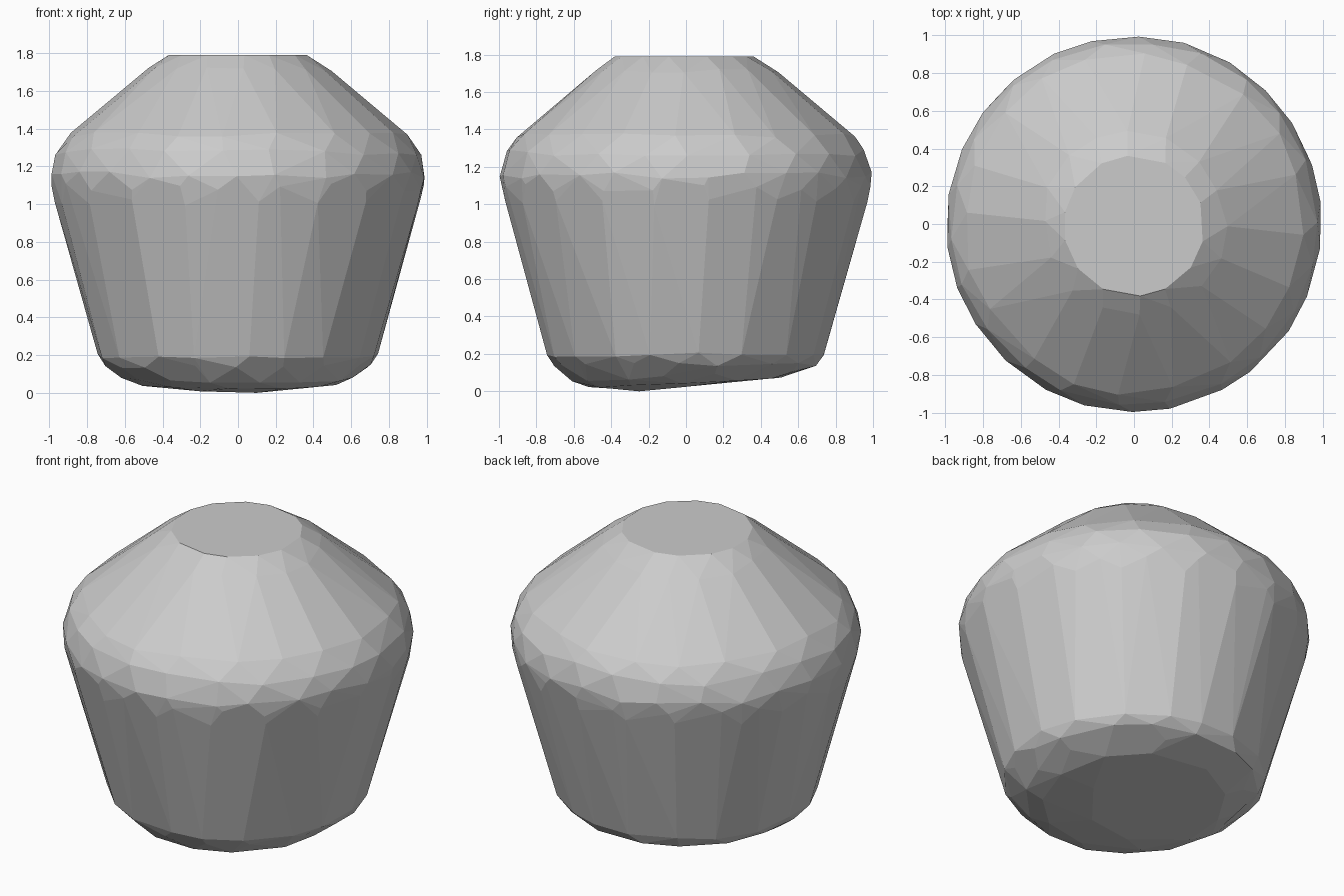
import bpy, bmesh, math, random

if "Cube" in bpy.data.objects:
    bpy.data.objects.remove(bpy.data.objects["Cube"])

random.seed(4)

# Rings of the faceted body: radius, height, sides, height jitter
RINGS = [
    (0.52, 0.046, 11, 0.004),
    (0.62, 0.085, 15, 0.008),
    (0.705, 0.14, 17, 0.012),
    (0.745, 0.195, 19, 0.012),
    (0.968, 1.01, 19, 0.02),
    (0.985, 1.09, 22, 0.02),
    (0.994, 1.155, 26, 0.02),
    (0.965, 1.275, 22, 0.02),
    (0.90, 1.365, 20, 0.015),
    (0.485, 1.712, 16, 0.012),
    (0.373, 1.79, 14, 0.0),
]
BOTTOM_TILT = 0.05


def profile_radius(z):
    """Radius of the smooth profile at height z, so jittered points stay on it."""
    for (r0, z0, *_), (r1, z1, *_) in zip(RINGS, RINGS[1:]):
        if z <= z1:
            return r0 + (r1 - r0) * (z - z0) / (z1 - z0)
    return RINGS[-1][0]


# Body: convex shell around the jittered rings
bm = bmesh.new()
for i, (radius, height, sides, jitter) in enumerate(RINGS):
    phase = i * 0.7
    for k in range(sides):
        a = 2 * math.pi * (k + random.uniform(-0.15, 0.15)) / sides + phase
        dz = random.uniform(-jitter, jitter)
        r = profile_radius(height + dz) if 3 < i < 10 else radius
        r += 0.003 if 3 < i < 10 else 0
        r = min(r, 0.998)
        x, y = r * math.cos(a), r * math.sin(a)
        z = height + dz + (BOTTOM_TILT * y if i < 2 else 0)
        bm.verts.new((x, y - (0.01 if i == 10 else 0), z))

# Off-centre low point of the slightly domed underside
for x, y, z in ((0.1, -0.25, 0.0), (-0.2, -0.3, 0.008), (0.3, 0.0, 0.024)):
    bm.verts.new((x, y, z))

hull = bmesh.ops.convex_hull(bm, input=bm.verts[:])
loose = [v for v in bm.verts if not v.link_faces]
bmesh.ops.delete(bm, geom=loose, context='VERTS')
bmesh.ops.dissolve_limit(bm, angle_limit=math.radians(2.5),
                         verts=bm.verts[:], edges=bm.edges[:])
bmesh.ops.recalc_face_normals(bm, faces=bm.faces[:])

mesh = bpy.data.meshes.new("body")
bm.to_mesh(mesh)
bm.free()
body = bpy.data.objects.new("body", mesh)
bpy.context.collection.objects.link(body)

# Plain grey
grey = bpy.data.materials.new("grey")
grey.diffuse_color = (0.6, 0.6, 0.6, 1)
grey.use_nodes = True
grey.node_tree.nodes["Principled BSDF"].inputs["Base Color"].default_value = grey.diffuse_color
mesh.materials.append(grey)
